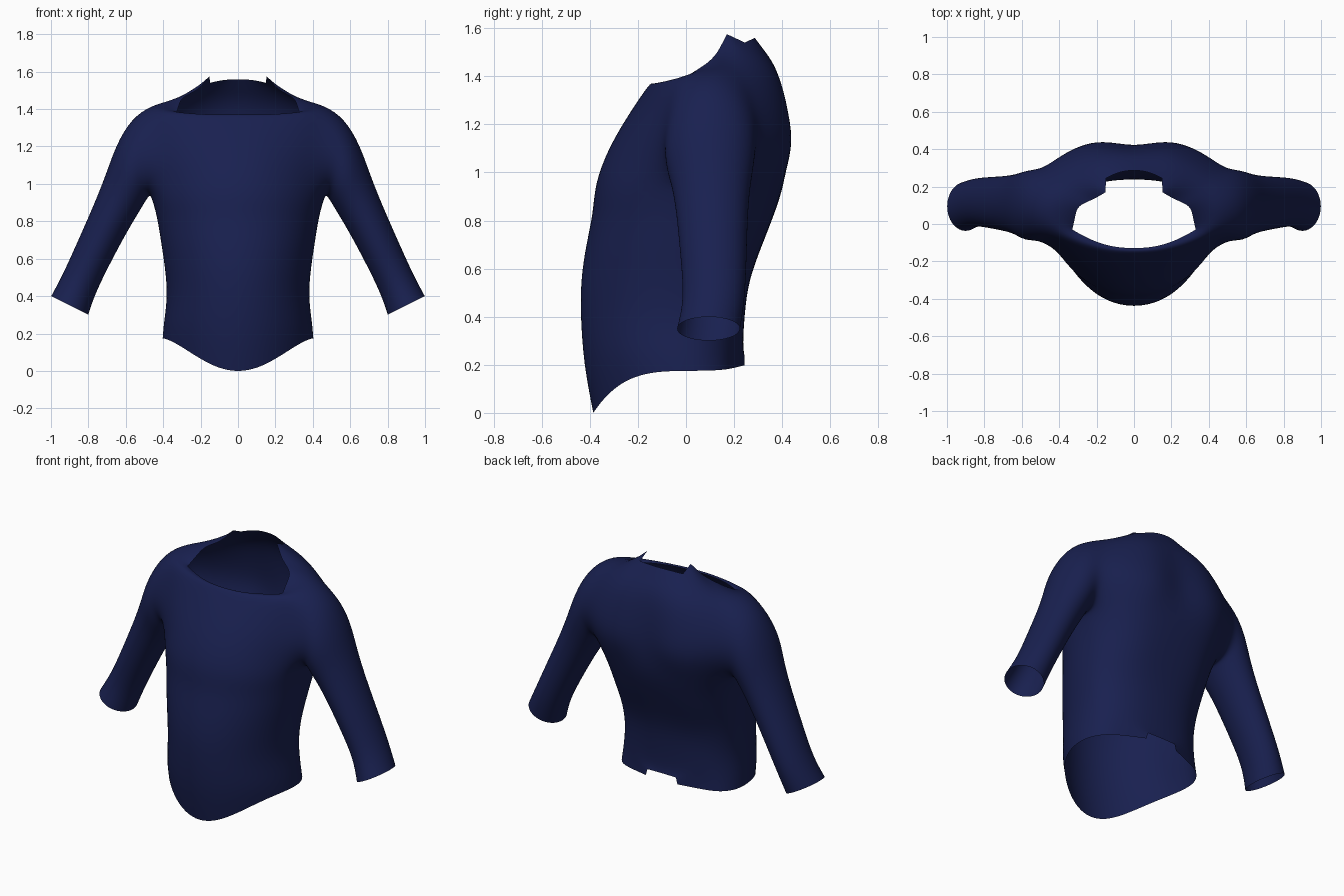
import bpy, bmesh, math

if "Cube" in bpy.data.objects:
    bpy.data.objects.remove(bpy.data.objects["Cube"])

COLS = 12  # quads from front centre to back centre on one half

# Lower torso rings: z front, z side, z back, half width, y front, y back, y of widest point
LOWER = [
    (-0.007, 0.175, 0.20, 0.407, -0.39, 0.248, 0.00),
    (0.20, 0.26, 0.28, 0.400, -0.43, 0.238, -0.01),
    (0.40, 0.40, 0.41, 0.380, -0.443, 0.246, -0.01),
    (0.55, 0.55, 0.55, 0.393, -0.443, 0.262, 0.00),
    (0.70, 0.70, 0.70, 0.417, -0.42, 0.338, 0.01),
    (0.83, 0.83, 0.83, 0.437, -0.39, 0.39, 0.03),
    (0.95, 0.94, 0.95, 0.470, -0.385, 0.43, 0.06),
]
# Upper torso rings, front centre to back centre
UPPER = [
    [(0, -.325, 1.1), (.18, -.295, 1.1), (.40, -.155, 1.1), (.55, .08, 1.1),
     (.47, .32, 1.1), (.22, .455, 1.1), (0, .42, 1.1)],
    [(0, -.235, 1.25), (.2, -.205, 1.25), (.44, -.09, 1.25), (.55, .1, 1.25),
     (.475, .30, 1.25), (.22, .43, 1.25), (0, .412, 1.25)],
    [(0, -.165, 1.35), (.2, -.145, 1.355), (.44, -.045, 1.385), (.46, .1, 1.425),
     (.42, .235, 1.405), (.22, .38, 1.415), (0, .383, 1.425)],
    [(0, -.145, 1.375), (.19, -.125, 1.375), (.38, -.035, 1.395), (.385, .1, 1.435),
     (.33, .19, 1.46), (.2, .285, 1.505), (0, .335, 1.50)],
]
NECK = [(0, -.13, 1.365), (.09, -.126, 1.366), (.18, -.105, 1.37), (.26, -.07, 1.375),
        (.33, -.03, 1.378), (.315, .035, 1.42), (.305, .09, 1.455), (.26, .115, 1.48),
        (.21, .135, 1.505), (.152, .17, 1.575), (.15, .245, 1.54), (.08, .28, 1.557),
        (0, .29, 1.56)]
# Sleeve rings: inner x, z, outer x, z, y front, y back
SLEEVE = [
    (.475, .935, .572, 1.352, -.085, .292),
    (.495, .905, .655, 1.205, -.09, .285),
    (.54, .83, .705, 1.055, -.055, .266),
    (.60, .73, .775, .88, -.037, .256),
    (.68, .58, .855, .70, -.022, .252),
    (.76, .42, .935, .52, -.008, .245),
    (.80, .30, 1.0, .40, -.037, .225),
]


def lower_ring(zf, zs, zb, w, yf, yb, yc):
    pts = []
    for j in range(COLS + 1):
        a = math.pi * (j / COLS - 0.5)
        c, s = max(0.0, math.cos(a)), math.sin(a)
        x = 0.0 if j in (0, COLS) else w * c ** (1.0 if s < 0 else 0.85)
        if s < 0:
            y, ze = yc + (yc - yf) * s, zf
        else:
            y, ze = yc + (yb - yc) * s ** 0.9, zb
            if zs >= 0.7:
                y -= 0.02 * s ** 12  # spine groove
        pts.append((x, y, zs + (ze - zs) * abs(s) ** 3.5))
    return pts


def refine(p):
    """Insert smooth midpoints, mirroring across the centre plane at the ends."""
    flip = lambda q: (-q[0], q[1], q[2])
    e = [flip(p[1])] + p + [flip(p[-2])]
    out = []
    for i in range(1, len(p)):
        mid = tuple((9 * (e[i][k] + e[i + 1][k]) - e[i - 1][k] - e[i + 2][k]) / 16 for k in range(3))
        out += [e[i], mid]
    return out + [p[-1]]


rings = [lower_ring(*r) for r in LOWER] + [refine(r) for r in UPPER] + [NECK]
# Small notch at the back of the hem
rings[0][12] = (0, .243, .24)
rings[0][11] = (.10, .243, .238)
rings[0][10] = (.11, .243, .198)

bm = bmesh.new()
crease = bm.verts.layers.float.new("crease_vert")
grid = [[bm.verts.new(p) for p in r] for r in rings]

# Torso panels, leaving the armhole open
for i in range(len(grid) - 1):
    for j in range(COLS):
        if not (6 <= i < 9 and 4 <= j < 8):
            bm.faces.new((grid[i][j], grid[i][j + 1], grid[i + 1][j + 1], grid[i + 1][j]))

# Sleeve grown out of the armhole loop
loop = ([grid[6][j] for j in (6, 7, 8)] + [grid[7][8], grid[8][8]]
        + [grid[9][j] for j in (8, 7, 6, 5, 4)] + [grid[8][4], grid[7][4]]
        + [grid[6][j] for j in (4, 5)])
n = len(loop)
for xi, zi, xo, zo, yf, yb in SLEEVE:
    ring = []
    for k in range(n):
        c, s = math.cos(2 * math.pi * k / n), math.sin(2 * math.pi * k / n)
        ring.append(bm.verts.new(((xi + xo) / 2 + (xi - xo) / 2 * c * 1.02,
                                  (yf + yb) / 2 + (yb - yf) / 2 * s * 1.03,
                                  (zi + zo) / 2 + (zi - zo) / 2 * c * 1.02)))
    for k in range(n):
        bm.faces.new((loop[k], loop[(k + 1) % n], ring[(k + 1) % n], ring[k]))
    loop = ring

# Sharp corners of neckline and notch
for i, j in ((-1, 4), (-1, 9), (-1, 10), (0, 10), (0, 11)):
    grid[i][j][crease] = 1.0
loose = [v for v in bm.verts if not v.link_faces]
bmesh.ops.delete(bm, geom=loose, context='VERTS')
bmesh.ops.recalc_face_normals(bm, faces=bm.faces)
# Make sure the front chest faces outward
bm.faces.ensure_lookup_table()
if bm.faces[COLS * 2].normal.y > 0:
    bmesh.ops.reverse_faces(bm, faces=bm.faces)
for f in bm.faces:
    f.smooth = True

mesh = bpy.data.meshes.new("shirt")
bm.to_mesh(mesh)
bm.free()
shirt = bpy.data.objects.new("shirt", mesh)
bpy.context.collection.objects.link(shirt)

mirror = shirt.modifiers.new("mirror", 'MIRROR')
mirror.use_clip = True
mirror.merge_threshold = 0.001
sub = shirt.modifiers.new("smooth", 'SUBSURF')
sub.levels = sub.render_levels = 2

cloth = bpy.data.materials.new("navy_cloth")
cloth.diffuse_color = (0.0095, 0.0145, 0.08, 1)
cloth.use_nodes = True
cloth.node_tree.nodes["Principled BSDF"].inputs["Base Color"].default_value = cloth.diffuse_color
mesh.materials.append(cloth)
